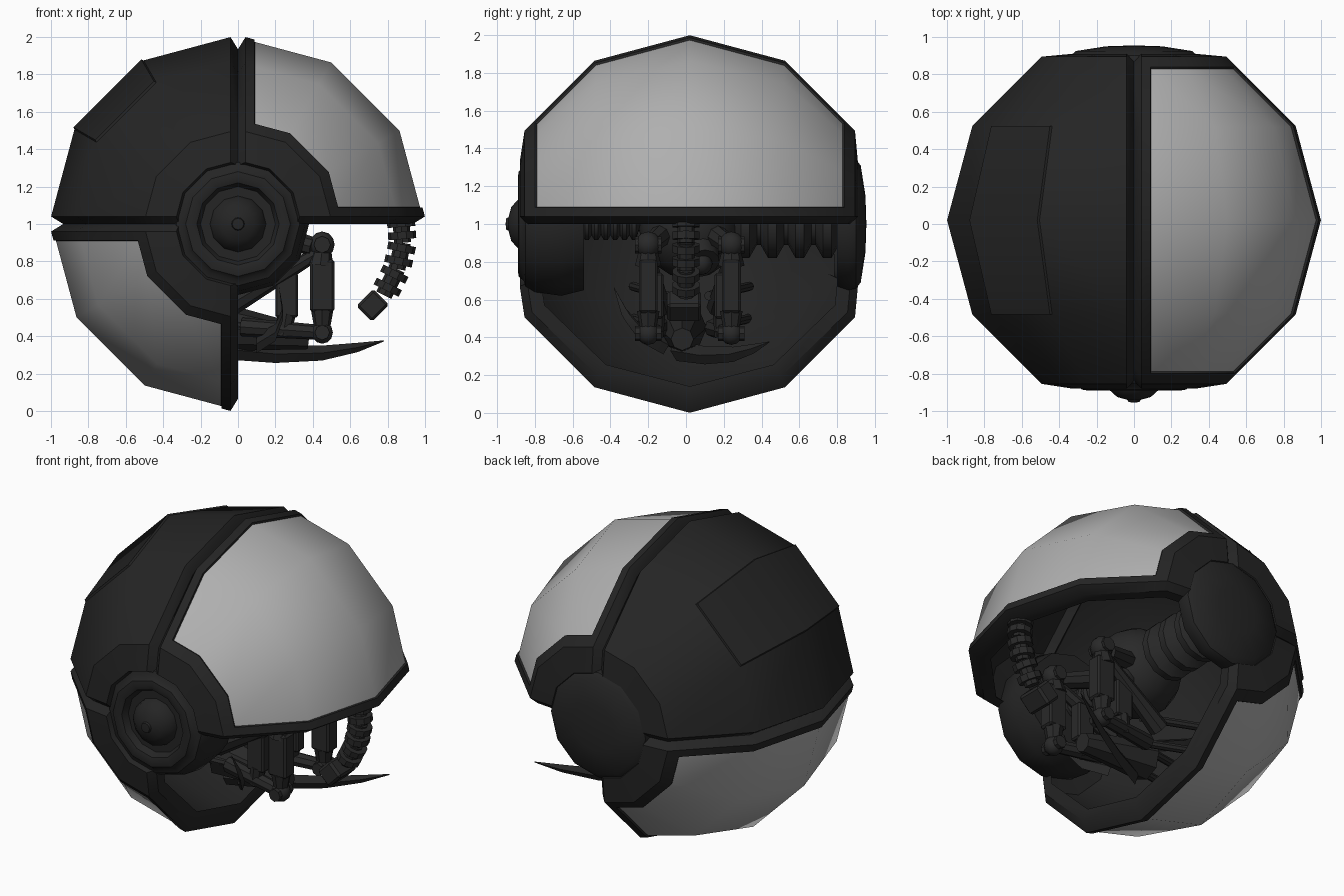
import bpy, bmesh, math
from mathutils import Matrix, Vector

if "Cube" in bpy.data.objects:
    bpy.data.objects.remove(bpy.data.objects["Cube"], do_unlink=True)


def material(name, rgb):
    m = bpy.data.materials.new(name)
    m.use_nodes = True
    m.diffuse_color = (*rgb, 1)
    m.node_tree.nodes["Principled BSDF"].inputs["Base Color"].default_value = (*rgb, 1)
    return m


DARK = material("charcoal_shell", (0.018, 0.018, 0.018))
PALE = material("pale_grey_panel", (0.43, 0.43, 0.43))
METAL = material("dark_metal", (0.022, 0.022, 0.022))
CENTRE = Vector((0, 0.02, 1))
R = 1.01
parts = []


def finish(name, bm, *mats):
    mesh = bpy.data.meshes.new(name)
    bm.to_mesh(mesh)
    bm.free()
    for m in mats:
        mesh.materials.append(m)
    ob = bpy.data.objects.new(name, mesh)
    bpy.context.collection.objects.link(ob)
    parts.append(ob)
    return ob


def quadrant(name, turn, style):
    """Quarter of the round shell, built in +x +z and turned about y."""
    bm = bmesh.new()
    rings = [(0.31, -0.83), (0.34, -0.9)]
    for lat in range(-60, 61, 30):
        t = math.radians(lat)
        rings.append((R * math.cos(t), R * math.sin(t)))
    rings += [(0.34, 0.89), (0.31, 0.83)]
    grid = [[bm.verts.new((r * math.cos(math.radians(a)), y, r * math.sin(math.radians(a))))
             for a in range(0, 91, 30)] for r, y in rings]
    for low, high in zip(grid, grid[1:]):
        for i in range(3):
            bm.faces.new((low[i], low[i + 1], high[i + 1], high[i]))

    # cut lines for the chamfer and the panel border
    cuts = [((d, 0, 0), (1, 0, 0)) for d in (0.04, 0.088)]
    cuts += [((0, 0, d), (0, 0, 1)) for d in (0.04, 0.088)]
    if style == "panel":
        cuts += [((0, d, 0), (0, 1, 0)) for d in (-0.82, 0.82)]
    else:
        cuts = [c for c in cuts if max(c[0]) < 0.05]
    for co, no in cuts:
        bmesh.ops.bisect_plane(bm, geom=bm.verts[:] + bm.edges[:] + bm.faces[:],
                               plane_co=co, plane_no=no, dist=1e-5)
    for v in bm.verts:
        if min(v.co.x, v.co.z) < 1e-4:
            v.co = Vector((v.co.x * 0.925, v.co.y * 0.955, v.co.z * 0.925))

    # faces that become the pale panel or the raised plate
    chosen = []
    for f in bm.faces:
        c = f.calc_center_median()
        if style == "panel" and min(c.x, c.z) > 0.088 and abs(c.y) < 0.82:
            chosen.append(f)
            f.material_index = 1
        if style == "plain" and abs(c.y) < 0.5 and 0.55 < math.atan2(c.z, c.x) < 1.02:
            chosen.append(f)

    # inner wall and rim
    rim = [e for e in bm.edges if e.is_boundary]
    vmap = bmesh.ops.duplicate(bm, geom=bm.verts[:] + bm.edges[:] + bm.faces[:])["vert_map"]
    for a, b in [tuple(e.verts) for e in rim]:
        bm.faces.new((a, b, vmap[b], vmap[a]))
    outer = set(v for f in chosen for v in f.verts)
    inner_start = {vmap[v] for row in grid for v in row}
    keep = set(chosen)
    half = len(vmap) // 2 if grid[0][0] in vmap and vmap[grid[0][0]] in vmap else len(vmap)
    bm.verts.ensure_lookup_table()
    for v in bm.verts[half:]:
        v.co *= 0.92
    for f in bm.faces:
        if f not in keep:
            f.material_index = 0
    bmesh.ops.recalc_face_normals(bm, faces=bm.faces)
    sunk = style == "panel"
    edge = bmesh.ops.inset_region(bm, faces=chosen, thickness=0.005, use_even_offset=True,
                                  depth=-0.012 if sunk else 0.012)
    for f in edge["faces"]:
        f.material_index = 0
    bm.transform(Matrix.Translation(CENTRE) @ Matrix.Rotation(-math.radians(turn), 4, 'Y'))
    finish(name, bm, DARK, PALE)


def lathe(name, profile, mat=METAL, steps=12):
    """Spin (radius, y) points about the hub axis."""
    bm = bmesh.new()
    vs = [bm.verts.new((0, y, 1 + r)) for r, y in profile]
    es = [bm.edges.new(p) for p in zip(vs, vs[1:])]
    bmesh.ops.spin(bm, geom=vs + es, cent=(0, 0, 1), axis=(0, 1, 0),
                   angle=math.tau, steps=steps, use_merge=True)
    bmesh.ops.remove_doubles(bm, verts=bm.verts, dist=1e-4)
    bmesh.ops.recalc_face_normals(bm, faces=bm.faces)
    return finish(name, bm, mat)


def rod(name, a, b, r0, r1=None, sides=8):
    a, b = Vector(a), Vector(b)
    bm = bmesh.new()
    bmesh.ops.create_cone(bm, cap_ends=True, segments=sides, radius1=r0,
                          radius2=r0 if r1 is None else r1, depth=(b - a).length)
    turn = (b - a).to_track_quat('Z', 'Y').to_matrix().to_4x4()
    bm.transform(Matrix.Translation((a + b) / 2) @ turn)
    return finish(name, bm, METAL)


def ball(name, loc, r, seg=10):
    bm = bmesh.new()
    bmesh.ops.create_uvsphere(bm, u_segments=seg, v_segments=seg // 2 + 1, radius=r)
    bm.transform(Matrix.Translation(loc))
    return finish(name, bm, METAL)


def box(name, loc, size, tilt=0):
    bm = bmesh.new()
    bmesh.ops.create_cube(bm, size=1)
    bmesh.ops.scale(bm, verts=bm.verts, vec=size)
    bmesh.ops.bevel(bm, geom=bm.edges[:], offset=min(size) * 0.12, segments=1, affect='EDGES')
    bm.transform(Matrix.Translation(loc) @ Matrix.Rotation(math.radians(tilt), 4, 'Y'))
    return finish(name, bm, METAL)


def blade(name, points, widths):
    """Curved claw with a flattened, tapering section."""
    bm = bmesh.new()
    rows = [[bm.verts.new(Vector(p) + Vector(d) * w) for d in
             ((0, -0.6, 0), (0, 0, -1), (0, 0.6, 0), (0, 0, 1))] for p, w in zip(points, widths)]
    for low, high in zip(rows, rows[1:]):
        for i in range(4):
            bm.faces.new((low[i], low[i - 1], high[i - 1], high[i]))
    bm.faces.new(rows[0])
    bm.faces.new(rows[-1])
    bmesh.ops.recalc_face_normals(bm, faces=bm.faces)
    finish(name, bm, METAL)


# outer shell, open at the lower +x quarter
quadrant("upper_panel_shell", 0, "panel")
quadrant("upper_plain_shell", 90, "plain")
quadrant("lower_panel_shell", 180, "panel")

# hubs at both ends of the axis
lathe("front_hub", [(0, -0.955), (0.03, -0.952), (0.035, -0.94), (0.09, -0.925), (0.14, -0.88),
                    (0.15, -0.84), (0.2, -0.84), (0.22, -0.88), (0.25, -0.89), (0.28, -0.885),
                    (0.3, -0.86), (0.33, -0.85), (0.36, -0.8), (0.38, -0.66), (0.35, -0.54),
                    (0, -0.54)], DARK)
lathe("back_hub", [(0, 0.955), (0.15, 0.95), (0.31, 0.925), (0.34, 0.9), (0.35, 0.86),
                   (0.33, 0.8), (0, 0.8)], DARK)

# inner axle: ribbed neck, core ball and ringed rear column
neck = [(0, -0.56)]
for i in range(6):
    neck += [(0.06, -0.55 + i * 0.05), (0.085, -0.535 + i * 0.05), (0.085, -0.515 + i * 0.05)]
lathe("front_neck", neck + [(0, -0.24)])
column = [(0, 0.2)]
for i in range(4):
    y = 0.25 + i * 0.145
    column += [(0.11, y), (0.18, y + 0.04), (0.18, y + 0.085), (0.11, y + 0.125)]
lathe("rear_column", column + [(0, 0.82)])
ball("core_ball", (0, 0.02, 0.98), 0.27, 14)
rod("core_eye_ring", (0.16, 0.06, 0.85), (0.22, 0.08, 0.79), 0.12, 0.1, 12)
ball("core_eye", (0.22, 0.08, 0.79), 0.06)

# ringed hose hanging from the rim
hose = [Vector(p) for p in ((0.87, 0, 1.03), (0.88, 0, 0.9), (0.85, 0, 0.76), (0.78, 0, 0.62))]
for i, (a, b) in enumerate(zip(hose, hose[1:])):
    rod(f"hose_{i}", a, b, 0.045)
    for t in (0.2, 0.7):
        mid, way = a.lerp(b, t), (b - a).normalized() * 0.02
        rod("hose_ring", mid - way, mid + way, 0.075, sides=10)
box("hose_block", (0.72, -0.01, 0.565), (0.12, 0.18, 0.13), 45)

# paired jointed arms and struts
for side in (-1, 1):
    y = 0.02 + side * 0.22
    ball("upper_joint", (0.45, y, 0.89), 0.07)
    rod("joint_pin", (0.45, y - 0.07, 0.89), (0.45, y + 0.07, 0.89), 0.045)
    rod("arm_link", (0.45, y, 0.86), (0.44, y, 0.78), 0.05, 0.07)
    box("forearm", (0.45, y, 0.67), (0.13, 0.1, 0.28))
    rod("forearm_tip", (0.45, y, 0.54), (0.45, y, 0.43), 0.06, 0.04)
    ball("lower_joint", (0.45, y, 0.42), 0.06)
    rod("lower_pin", (0.45, y - 0.07, 0.42), (0.45, y + 0.07, 0.42), 0.04)
    rod("lower_bar", (0.45, y, 0.42), (0.02, y * 0.6, 0.45), 0.04, 0.05)
    rod("brace", (0.42, y, 0.84), (-0.05, y * 0.7, 0.56), 0.035, 0.06)
    rod("upper_arm", (0.4, y, 0.88), (0.15, y * 0.6, 0.95), 0.05, 0.06)
    box("inner_post", (0.26, y * 0.8, 0.62), (0.12, 0.08, 0.24))
    rod("inner_post_tip", (0.26, y * 0.8, 0.52), (0.24, y * 0.8, 0.4), 0.05, 0.04)
    for z in (0.45, 0.62):
        rod("shell_strut", (0.05, y * 0.5, z), (-0.7, y * 1.4, z + 0.05), 0.025)

# lower body and claws
rod("lower_body", (-0.1, -0.02, 0.45), (0.38, -0.02, 0.39), 0.13, 0.06)
blade("long_claw", [(-0.05, -0.05, 0.33), (0.2, 0.1, 0.305), (0.45, 0.25, 0.31),
                    (0.64, 0.36, 0.34), (0.78, 0.44, 0.375)], [0.055, 0.048, 0.04, 0.025, 0.003])
blade("short_claw", [(0.1, -0.12, 0.36), (0.2, -0.24, 0.42), (0.24, -0.32, 0.52),
                     (0.22, -0.38, 0.66)], [0.05, 0.045, 0.035, 0.003])

# smooth shading with crisp edges
bpy.ops.object.select_all(action='DESELECT')
for ob in parts:
    ob.select_set(True)
bpy.context.view_layer.objects.active = parts[0]
bpy.ops.object.shade_smooth_by_angle(angle=math.radians(35))
